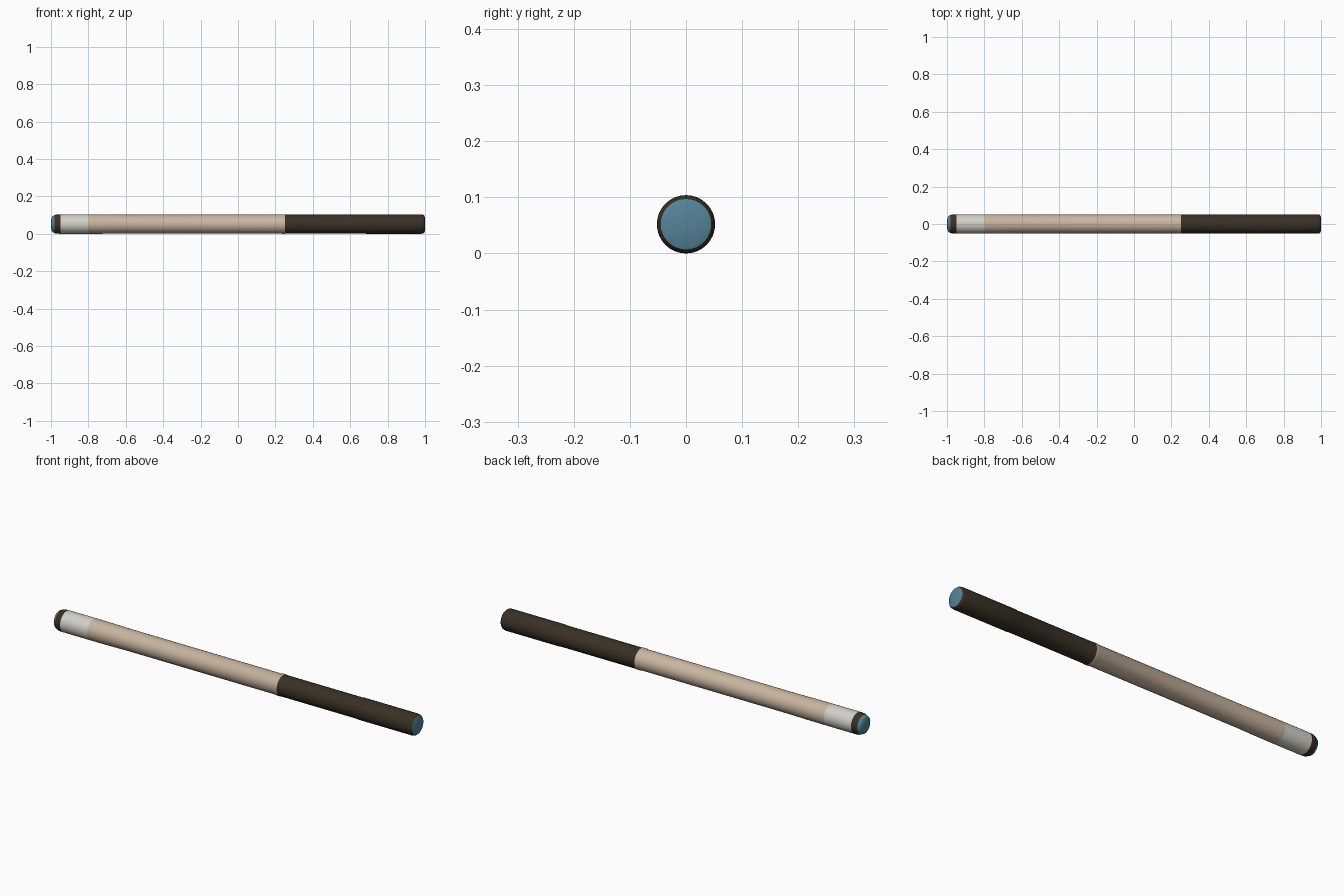
import bpy, math

if "Cube" in bpy.data.objects:
    bpy.data.objects.remove(bpy.data.objects["Cube"])

SIDES = 32
CENTER_Z = 0.052


def material(name, rgb):
    m = bpy.data.materials.new(name)
    m.diffuse_color = (*rgb, 1)
    m.use_nodes = True
    m.node_tree.nodes["Principled BSDF"].inputs["Base Color"].default_value = m.diffuse_color
    return m


dark = material("dark brown", (0.040, 0.030, 0.019))
tan = material("tan", (0.58, 0.46, 0.35))
white = material("off white", (0.64, 0.63, 0.58))
blue = material("blue", (0.09, 0.23, 0.32))


def lathe(name, profile, mat):
    """Spin (x, radius) points about the long axis; radius 0 closes an end."""
    verts, faces, rings = [], [], []
    for x, r in profile:
        start = len(verts)
        count = SIDES if r > 0 else 1
        for i in range(count):
            a = 2 * math.pi * i / SIDES
            verts.append((x, r * math.cos(a), CENTER_Z + r * math.sin(a)))
        rings.append([start + i % count for i in range(SIDES)])
    for a, b in zip(rings, rings[1:]):
        for i in range(SIDES):
            j = (i + 1) % SIDES
            quad = [a[i], a[j], b[j], b[i]]
            faces.append(list(dict.fromkeys(quad))[::-1])
    mesh = bpy.data.meshes.new(name)
    mesh.from_pydata(verts, [], faces)
    mesh.materials.append(mat)
    obj = bpy.data.objects.new(name, mesh)
    bpy.context.collection.objects.link(obj)
    bpy.context.view_layer.objects.active = obj
    bpy.ops.object.select_all(action='DESELECT')
    obj.select_set(True)
    bpy.ops.object.shade_smooth_by_angle(angle=math.radians(35))
    return obj


# Left end: domed blue plug, dark collar, white band
lathe("left_end_plug", [(-1.0, 0), (-0.998, 0.032), (-0.992, 0.042), (-0.982, 0.047)], blue)
lathe("left_collar", [(-0.982, 0.047), (-0.972, 0.051), (-0.95, 0.052)], dark)
lathe("white_band", [(-0.95, 0.052), (-0.80, 0.052)], white)

# Long shaft, slightly slimmer in the middle, with a stepped lip at the grip
lathe("shaft", [(-0.80, 0.052), (-0.70, 0.0515), (-0.60, 0.050), (0.23, 0.050),
                (0.235, 0.052), (0.25, 0.052)], tan)

# Grip with a slightly thicker end section
lathe("grip", [(0.25, 0.052), (0.26, 0.0505), (0.68, 0.0505), (0.685, 0.052),
               (0.98, 0.052), (0.99, 0.050), (0.996, 0.045)], dark)
lathe("right_end_plug", [(0.996, 0.045), (0.999, 0.038), (1.0, 0)], blue)
